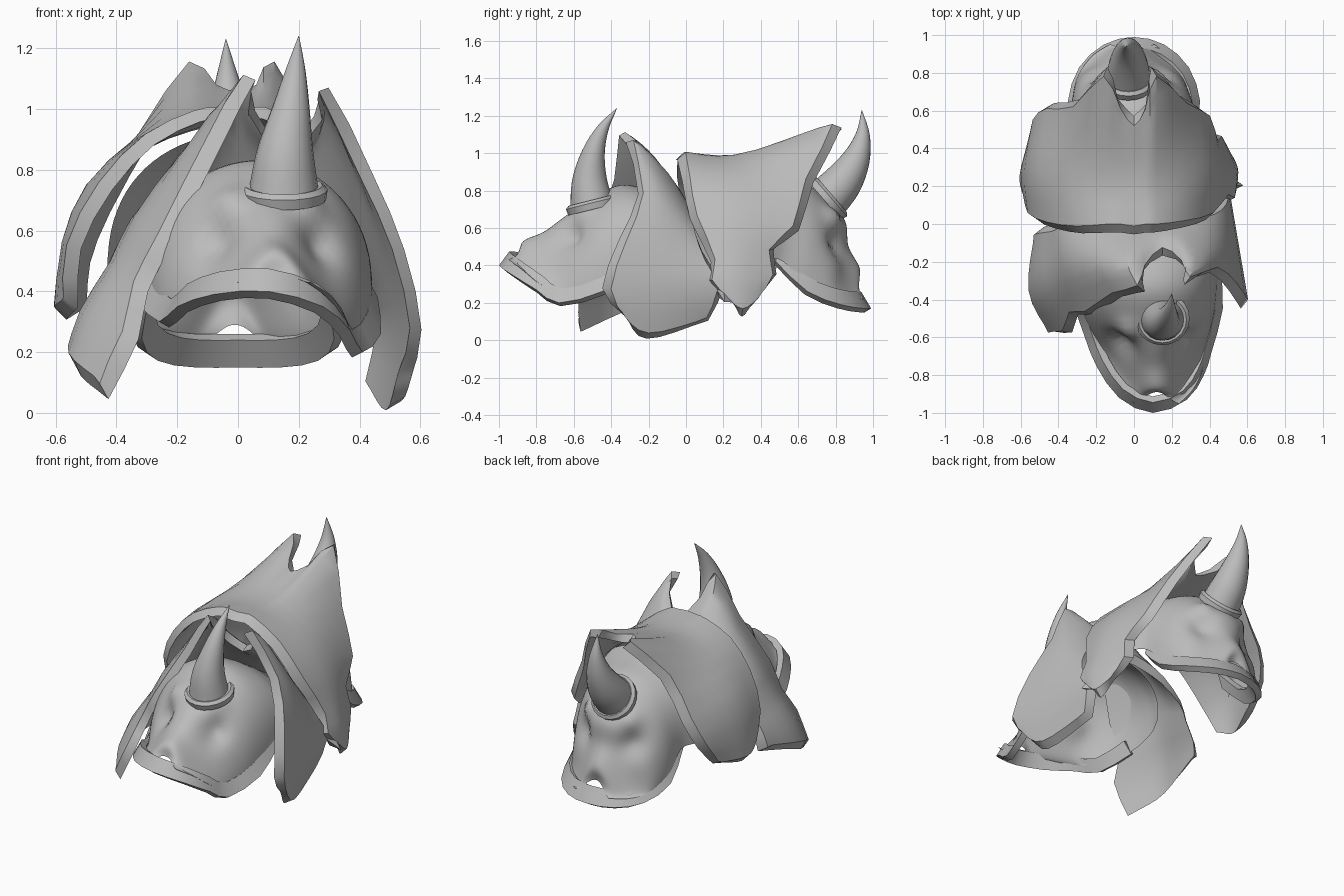
import bpy, math
from mathutils import Vector

if "Cube" in bpy.data.objects:
    bpy.data.objects.remove(bpy.data.objects["Cube"])

steel = bpy.data.materials.new("steel_grey")
steel.use_nodes = True
steel.diffuse_color = (0.5, 0.5, 0.5, 1)
steel.node_tree.nodes["Principled BSDF"].inputs["Base Color"].default_value = (0.5, 0.5, 0.5, 1)


def spline(points, steps):
    """Smooth curve passing through all the points."""
    p = [Vector(q) for q in points]
    p = [2 * p[0] - p[1]] + p + [2 * p[-1] - p[-2]]
    out = []
    for a, b, c, d in zip(p, p[1:], p[2:], p[3:]):
        for s in range(steps):
            t = s / steps
            out.append(b + (c - a) * t / 2 + (2 * a - 5 * b + 4 * c - d) * t * t / 2
                       + (3 * b - a - 3 * c + d) * t ** 3 / 2)
    return out + [p[-2]]


def sheet(name, rows, thickness=0.0, chamfer=0.0, closed=False, angle=40):
    """Skin a list of equally long rows; optionally thicken and chamfer the outer rim."""
    n, m = len(rows[0]), len(rows)
    faces = []
    for i in range(m - 1):
        for j in range(n if closed else n - 1):
            k = (j + 1) % n
            faces.append((i * n + j, (i + 1) * n + j, (i + 1) * n + k, i * n + k))
    mesh = bpy.data.meshes.new(name)
    mesh.from_pydata([tuple(v) for r in rows for v in r], [], faces)
    mesh.materials.append(steel)
    ob = bpy.data.objects.new(name, mesh)
    bpy.context.collection.objects.link(ob)
    for o in bpy.context.selected_objects:
        o.select_set(False)
    ob.select_set(True)
    bpy.context.view_layer.objects.active = ob
    if thickness:
        mod = ob.modifiers.new("thickness", 'SOLIDIFY')
        mod.thickness, mod.offset = thickness, -1
        bpy.ops.object.modifier_apply(modifier=mod.name)
    if chamfer:
        # the outer layer keeps its vertex order, so its border can be drawn in
        for i in range(m):
            for j in range(n):
                a, b = min(max(i, 1), m - 2), min(max(j, 1), n - 2)
                step = Vector(rows[a][b]) - Vector(rows[i][j])
                if step.length:
                    ob.data.vertices[i * n + j].co += step.normalized() * min(chamfer, step.length * 0.7)
    bpy.ops.object.shade_smooth_by_angle(angle=math.radians(angle))


def shell(name, columns):
    """Arched plate: each column runs from its low-y edge to its high-y edge."""
    cols = [spline(c, 4) for c in columns]
    across = [spline(line, 2) for line in zip(*cols)]
    sheet(name, list(zip(*across)), 0.045, 0.04)


def collar(name, lower, rise, centre):
    """Band that leans inward towards its top edge."""
    rows = []
    for p in spline(lower, 2):
        inward = (Vector(centre) - p) * 0.11
        rows.append((p, p + Vector((inward.x, inward.y, rise))))
    sheet(name, rows, 0.04)


def skull(name, sections, dents):
    """Open face lofted from arches:
    top y, top z, base y, base z, centre x, half width, pinch, sideways tilt."""
    rows = []
    for ty, tz, by, bz, cx, w, pinch, tilt in spline(sections, 5):
        row = []
        for k in range(41):
            a = math.pi * k / 40
            t = max(math.sin(a), 0) ** pinch
            base = bz + tilt * math.cos(a)
            row.append(Vector((cx - w * math.cos(a), by + (ty - by) * t, base + (tz - base) * t)))
        rows.append(row)
    core = Vector((sections[1][4], sections[1][2], sections[1][3]))
    for at, radius, depth in dents:
        for row in rows:
            for v in row:
                f = math.exp(-((v - Vector(at)).length / radius) ** 2)
                v += (core - v).normalized() * depth * f
    if rows[0][0].y > rows[-1][0].y:
        rows = [r[::-1] for r in rows]
    sheet(name, rows, angle=60)


def tube(name, path, radii, steps=4, sides=20):
    """Round tapering tube along a path."""
    pts = spline(path, steps)
    rad = [v.x for v in spline([(r, 0, 0) for r in radii], steps)]
    rows = []
    for i, p in enumerate(pts):
        d = pts[min(i + 1, len(pts) - 1)] - pts[max(i - 1, 0)]
        u = d.cross(Vector((1, 0, 0))).normalized()
        w = d.cross(u).normalized()
        rows.append([p + max(rad[i], 0.001) * (u * math.cos(2 * math.pi * k / sides)
                     + w * math.sin(2 * math.pi * k / sides)) for k in range(sides)])
    sheet(name, rows, closed=True)


def ring(name, at, normal, radius):
    """Raised band around the root of a horn."""
    n = Vector(normal).normalized()
    outline = [(-0.03, radius), (0.005, radius + 0.005), (0.02, radius - 0.012), (0.015, radius - 0.03)]
    u = n.cross(Vector((1, 0, 0))).normalized()
    w = n.cross(u)
    rows = []
    for h, r in outline:
        rows.append([Vector(at) + n * h + r * (u * math.cos(math.pi * k / 10)
                     + w * math.sin(math.pi * k / 10)) for k in range(20)])
    sheet(name, rows, closed=True, angle=30)


# Front shoulder guard: arched plate with a notch for the horn
shell("front_shell", [
    [(-.46, -.59, .06), (-.57, -.36, .16), (-.53, -.02, .25)],
    [(-.36, -.60, .26), (-.51, -.33, .33), (-.51, -.01, .34)],
    [(-.33, -.50, .42), (-.41, -.27, .50), (-.44, .00, .46)],
    [(-.25, -.50, .58), (-.34, -.23, .65), (-.38, .02, .55)],
    [(-.10, -.40, .88), (-.20, -.20, .84), (-.23, .03, .65)],
    [(.03, -.35, 1.13), (-.04, -.20, 1.01), (-.08, .03, .69)],
    [(.06, -.24, 1.01), (.04, -.12, .91), (.04, .03, .70)],
    [(.15, -.14, .89), (.15, -.05, .82), (.15, .03, .70)],
    [(.25, -.21, .99), (.25, -.10, .90), (.24, .04, .68)],
    [(.29, -.30, 1.09), (.33, -.18, .96), (.33, .05, .64)],
    [(.44, -.25, .80), (.45, -.12, .72), (.42, .08, .54)],
    [(.55, -.35, .55), (.53, -.15, .48), (.48, .14, .42)],
    [(.61, -.44, .28), (.57, -.20, .25), (.50, .21, .28)],
    [(.57, -.33, .12), (.53, -.20, 0), (.46, .13, .09)]])

# Rear shoulder guard: arch with two raised points
shell("rear_shell", [
    [(-.57, .12, .34), (-.61, .25, .31), (-.54, .46, .34)],
    [(-.56, .02, .55), (-.58, .28, .56), (-.53, .59, .50)],
    [(-.45, -.03, .76), (-.50, .28, .75), (-.46, .65, .68)],
    [(-.30, -.05, .92), (-.34, .28, .90), (-.32, .66, .93)],
    [(-.14, -.04, 1.0), (-.17, .28, .98), (-.16, .82, 1.17)],
    [(-.07, -.04, 1.01), (-.08, .25, .99), (-.07, .65, 1.09)],
    [(0, -.05, 1.01), (0, .25, .99), (0, .56, 1.07)],
    [(.06, -.04, 1.01), (.06, .25, .99), (.06, .65, 1.09)],
    [(.12, -.04, 1.0), (.12, .28, .98), (.12, .82, 1.17)],
    [(.28, -.02, .88), (.28, .28, .88), (.28, .68, .86)],
    [(.42, .02, .66), (.42, .28, .70), (.40, .61, .60)],
    [(.50, .13, .43), (.50, .28, .45), (.43, .48, .49)],
    [(.53, .11, .33), (.54, .28, .30), (.45, .50, .36)],
    [(.55, .23, .23), (.55, .31, .13), (.50, .39, .22)]])

# Curved bands below the faces
collar("front_collar", [
    (-.33, -.40, .36), (-.26, -.60, .30), (-.20, -.75, .35), (-.08, -.92, .39), (.10, -1.0, .40),
    (.28, -.93, .35), (.37, -.80, .27), (.41, -.68, .20), (.47, -.45, .26), (.46, -.25, .38)],
    0.075, (.1, -.5, .4))
half = [(.32, .48, .42), (.35, .65, .26), (.29, .83, .19), (.16, .95, .17)]
collar("rear_collar", half + [(0, .99, .17)] + [(-x, y, z) for x, y, z in reversed(half)],
       0.09, (0, .5, .3))

# Beast faces spreading out to the bands, with sunken eyes and raised brows
skull("front_skull", [
    (-.06, .72, -.12, .44, .07, .35, .8, 0), (-.20, .80, -.20, .40, .07, .37, .8, 0),
    (-.35, .83, -.35, .34, .07, .37, .8, .02), (-.50, .76, -.50, .30, .08, .34, .9, .04),
    (-.65, .66, -.65, .29, .10, .28, 1.5, .05), (-.76, .58, -.78, .34, .11, .25, 3.5, .04),
    (-.87, .53, -.88, .40, .12, .19, 5, .02), (-.89, .46, -.95, .43, .12, .12, 4, 0)],
    [((-.06, -.64, .56), .08, .06), ((.28, -.64, .56), .08, .06),
     ((-.04, -.56, .70), .06, -.03), ((.25, -.56, .70), .06, -.03)])
skull("rear_skull", [
    (.38, .92, .36, .45, 0, .43, .8, 0), (.50, .88, .45, .44, 0, .37, .8, 0),
    (.64, .84, .52, .42, 0, .33, .8, 0), (.75, .75, .63, .32, -.01, .32, .9, 0),
    (.85, .64, .75, .26, -.02, .29, 1.5, 0), (.87, .50, .83, .23, -.02, .25, 3, 0),
    (.93, .38, .90, .22, -.02, .19, 5, 0), (.91, .29, .95, .22, -.01, .12, 4, 0)],
    [((-.18, .80, .52), .08, .06), ((.14, .80, .52), .08, .06),
     ((-.17, .79, .66), .06, -.03), ((.13, .79, .66), .06, -.03)])

# Horns with rings at their roots
tube("front_horn", [(.15, -.50, .70), (.155, -.515, .85), (.175, -.495, 1.0), (.19, -.445, 1.13),
                    (.2, -.37, 1.24)], (.12, .095, .062, .032, .001))
ring("front_horn_ring", (.15, -.50, .73), (0, -.25, 1), .14)
tube("rear_horn", [(-.03, .75, .75), (-.03, .84, .85), (-.03, .91, .97), (-.035, .945, 1.1),
                   (-.04, .94, 1.23)], (.12, .105, .075, .038, .001))
ring("rear_horn_ring", (-.03, .765, .765), (0, .75, .65), .135)
